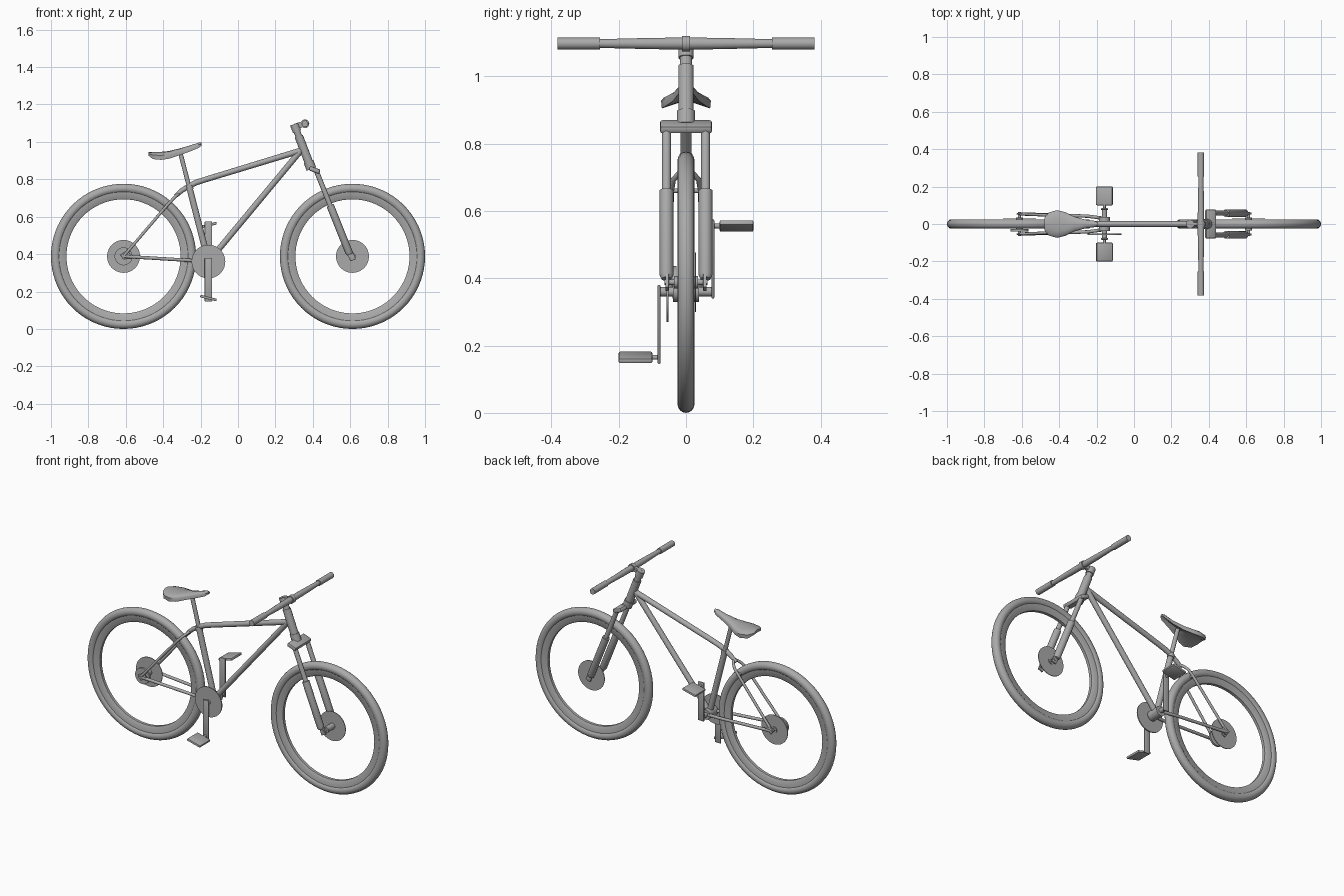
import bpy, bmesh, math
from mathutils import Vector, Matrix

cube = bpy.data.objects.get("Cube")
if cube:
    bpy.data.objects.remove(cube, do_unlink=True)

grey = bpy.data.materials.new("plain_grey")
grey.use_nodes = True
grey.diffuse_color = (0.4, 0.4, 0.4, 1)
grey.node_tree.nodes["Principled BSDF"].inputs["Base Color"].default_value = grey.diffuse_color


def finish(name, bm, angle=35):
    bmesh.ops.recalc_face_normals(bm, faces=bm.faces)
    mesh = bpy.data.meshes.new(name)
    bm.to_mesh(mesh)
    bm.free()
    mesh.materials.append(grey)
    ob = bpy.data.objects.new(name, mesh)
    bpy.context.collection.objects.link(ob)
    bpy.ops.object.select_all(action='DESELECT')
    ob.select_set(True)
    bpy.context.view_layer.objects.active = ob
    bpy.ops.object.shade_smooth_by_angle(angle=math.radians(angle))
    return ob


def loft(name, rings, angle=35):
    """Skin a list of equal point loops and cap both ends."""
    bm = bmesh.new()
    loops = [[bm.verts.new(p) for p in ring] for ring in rings]
    n = len(loops[0])
    for a, b in zip(loops, loops[1:]):
        for i in range(n):
            j = (i + 1) % n
            bm.faces.new((a[i], a[j], b[j], b[i]))
    bm.faces.new(loops[0])
    bm.faces.new(loops[-1])
    return finish(name, bm, angle)


def tube(name, points, radii, sides=20):
    """Round tube along a path; one radius or one per point."""
    pts = [Vector(p) for p in points]
    if not isinstance(radii, (list, tuple)):
        radii = [radii] * len(pts)
    rings, last, side = [], None, None
    for i, p in enumerate(pts):
        t = (pts[min(i + 1, len(pts) - 1)] - pts[max(i - 1, 0)]).normalized()
        side = t.orthogonal().normalized() if last is None else last.rotation_difference(t) @ side
        last, up = t, t.cross(side)
        rings.append([p + radii[i] * (side * math.cos(a) + up * math.sin(a))
                      for a in (math.tau * k / sides for k in range(sides))])
    return loft(name, rings)


def revolve(name, profile, centre, steps=72):
    """Spin a closed (radius, y) profile about the wheel axis."""
    bm = bmesh.new()
    c = Vector(centre)
    vs = [bm.verts.new(c + Vector((r, y, 0))) for r, y in profile]
    es = [bm.edges.new((vs[i], vs[(i + 1) % len(vs)])) for i in range(len(vs))]
    bmesh.ops.spin(bm, geom=vs + es, cent=c, axis=(0, 1, 0), angle=math.tau, steps=steps, use_merge=True)
    bmesh.ops.remove_doubles(bm, verts=bm.verts, dist=0.0001)
    return finish(name, bm)


def block(name, centre, size, tilt=0, bevel=0.004):
    """Bevelled box, tilted about y."""
    bm = bmesh.new()
    bmesh.ops.create_cube(bm, size=1, matrix=Matrix.Translation(centre)
                          @ Matrix.Rotation(tilt, 4, 'Y') @ Matrix.Diagonal((*size, 1)))
    bmesh.ops.bevel(bm, geom=bm.edges[:], offset=bevel, segments=2, affect='EDGES', profile=0.5)
    return finish(name, bm)


def axle(name, x, z, y0, y1, r, sides=32):
    return tube(name, [(x, y0, z), (x, y1, z)], r, sides)


# Wheels: tyre, rim, hub and brake disc
WX, WZ = 0.612, 0.388
circle = [math.tau * k / 16 for k in range(16)]
tyre = [(0.363 + 0.025 * math.cos(a), 0.025 * math.sin(a)) for a in circle]
rim = [(0.305, -0.009), (0.312, -0.014), (0.345, -0.017), (0.345, 0.017), (0.312, 0.014), (0.305, 0.009)]
for label, x in (("front", WX), ("rear", -WX)):
    revolve(label + "_tyre", tyre, (x, 0, WZ))
    revolve(label + "_rim", rim, (x, 0, WZ))
    axle(label + "_hub", x, WZ, -0.035, 0.035, 0.018)
    axle(label + "_axle", x, WZ, -0.064, 0.064, 0.008)
    axle(label + "_brake_disc", x, WZ, 0.026, 0.030, 0.088, 48)
axle("rear_sprocket", -WX, WZ, -0.04, -0.028, 0.048)

# Bottom bracket, chainring
BX, BZ = -0.158, 0.36
axle("bottom_bracket", BX, BZ, -0.038, 0.038, 0.03)
axle("crank_axle", BX, BZ, -0.082, 0.082, 0.014)
axle("chainring", BX, BZ, -0.058, -0.052, 0.09, 48)

# Cranks and pedals: right one down, left one up
for label, s in (("right", -1), ("left", 1)):
    tip = BZ + s * 0.195
    block(label + "_crank", (BX, s * 0.08, BZ + s * 0.097), (0.04, 0.009, 0.235))
    axle(label + "_pedal_spindle", BX, tip, s * 0.08, s * 0.11, 0.007, 16)
    block(label + "_pedal", (BX, s * 0.15, tip), (0.09, 0.1, 0.014), -s * math.radians(14))


# Points along the steering axis by height
def steer(z, y=0, offset=0.0):
    return (0.325 + 0.385 * (1.03 - z) + offset, y, z)


# Frame tubes
tube("head_tube", [steer(0.87), steer(1.03)], 0.023, 28)
tube("lower_headset", [steer(0.855), steer(0.895)], 0.027, 28)
tube("upper_headset", [steer(1.02), steer(1.065)], 0.018, 28)
tube("down_tube", [(BX, 0, BZ), (0.345, 0, 0.965)], 0.016)
tube("seat_tube", [(BX, 0, BZ), (-0.262, 0, 0.765)], 0.017)
tube("seat_post", [(-0.255, 0, 0.735), (-0.308, 0, 0.94)], 0.012)
tube("seat_clamp", [(-0.257, 0, 0.745), (-0.262, 0, 0.768)], 0.02)
tube("top_tube", [(-0.335, 0, 0.71), (-0.30, 0, 0.74), (-0.26, 0, 0.765), (-0.22, 0, 0.784),
                  (-0.17, 0, 0.80), (0.34, 0, 0.955)], [0.011, 0.013, 0.014, 0.015, 0.015, 0.016])

# Stays, dropouts
for label, s in (("right", -1), ("left", 1)):
    tube(label + "_seat_stay", [(-0.315, 0, 0.725), (-0.33, s * 0.02, 0.712), (-0.35, s * 0.038, 0.692),
                                (-0.38, s * 0.043, 0.66), (-WX, s * 0.054, WZ)], 0.008, 14)
    tube(label + "_chain_stay", [(BX, s * 0.03, BZ), (-0.25, s * 0.042, 0.366),
                                 (-WX, s * 0.054, WZ)], 0.009, 14)
    block(label + "_rear_dropout", (-WX + 0.012, s * 0.054, WZ + 0.006), (0.045, 0.008, 0.035), -0.6, 0.002)
tube("seat_stay_bridge", [(-0.38, -0.043, 0.66), (-0.38, 0.043, 0.66)], 0.007, 14)

# Suspension fork
block("fork_crown", steer(0.85, 0, 0.015), (0.06, 0.155, 0.025), 0.36, 0.008)
for label, s in (("right", -1), ("left", 1)):
    def leg(z):
        return (0.415 + 0.4 * (0.855 - z), s * 0.058, z)
    tube(label + "_fork_upper", [leg(0.85), leg(0.64)], 0.0135)
    tube(label + "_fork_lower", [leg(0.66), leg(0.41), leg(0.398)], [0.0205, 0.0205, 0.015])
    block(label + "_front_dropout", (WX - 0.005, s * 0.056, WZ), (0.032, 0.01, 0.045), -0.38, 0.002)

# Stem and handlebar
HX, HZ = 0.358, 1.097
tube("stem_clamp", [steer(1.055), steer(1.095)], 0.023, 28)
block("stem", (0.33, 0, 1.09), (0.06, 0.02, 0.03), -0.3)
axle("bar_clamp", HX, HZ, -0.012, 0.012, 0.023)
tube("handlebar", [(HX, y, HZ) for y in (-0.26, -0.1, 0, 0.1, 0.26)], [0.013, 0.017, 0.018, 0.017, 0.013])
for label, s in (("right", -1), ("left", 1)):
    axle(label + "_grip", HX, HZ, s * 0.255, s * 0.382, 0.0175, 24)

# Saddle stations: x, half width, top, lower edge, hollow height
stations = [(-0.478, 0.035, 0.946, 0.926, 0.003), (-0.455, 0.062, 0.947, 0.908, 0.02),
            (-0.41, 0.074, 0.947, 0.904, 0.026), (-0.37, 0.064, 0.951, 0.91, 0.026),
            (-0.32, 0.04, 0.963, 0.926, 0.02), (-0.26, 0.023, 0.98, 0.947, 0.014),
            (-0.21, 0.017, 0.996, 0.968, 0.008), (-0.195, 0.01, 0.996, 0.98, 0.002)]
rings = []
for x, w, top, low, h in stations:
    half = [(0.55 * w, top - 0.003), (0.88 * w, top - 0.01), (w, top - 0.45 * (top - low)), (0.97 * w, low)]
    rings.append([(x, 0, top)] + [(x, y, z) for y, z in half] + [(x, 0, low + h)]
                 + [(x, -y, z) for y, z in reversed(half)])
loft("saddle", rings, 45)
